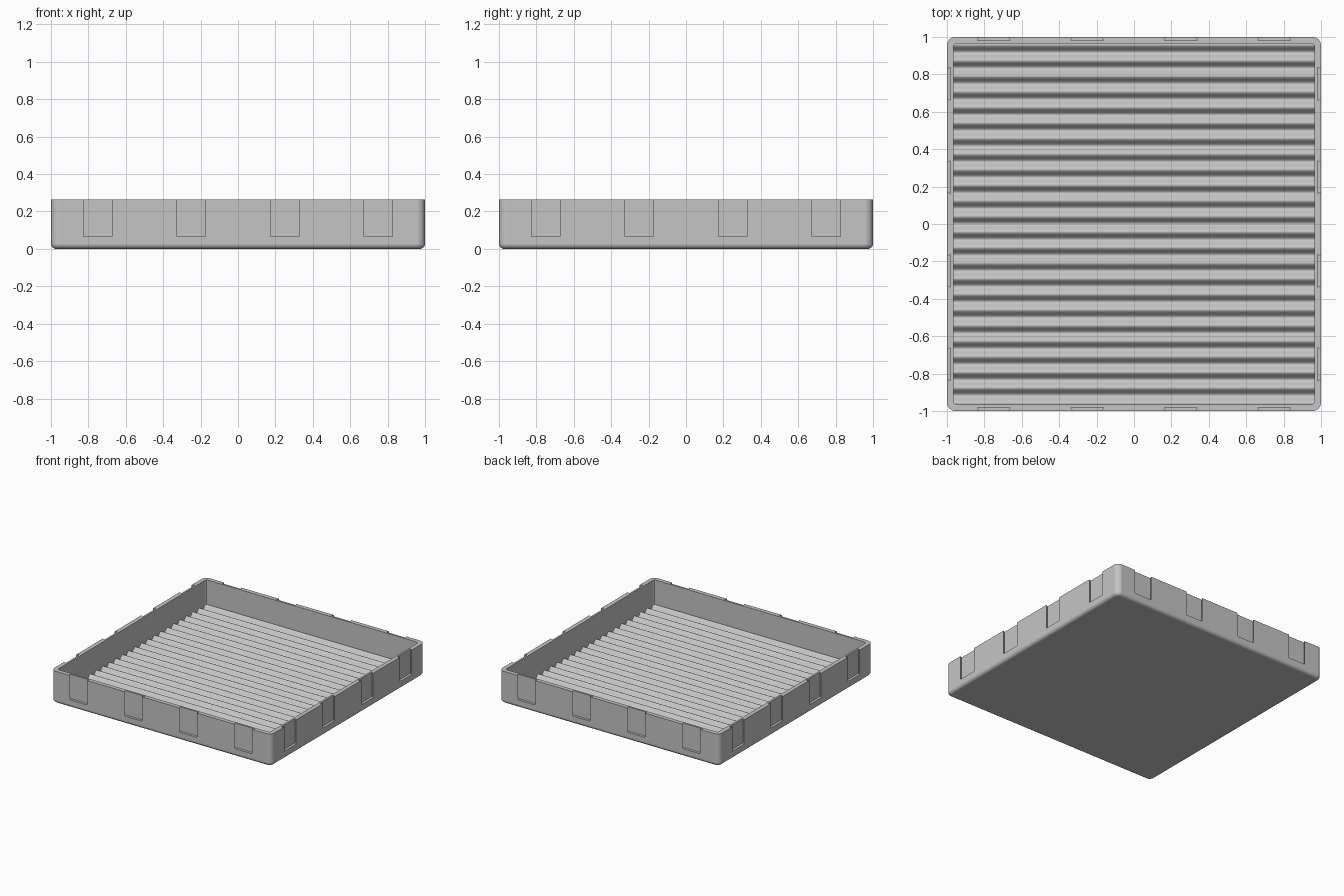
import bpy, bmesh, math

HEIGHT = 0.265
CORNER = 0.045       # outer vertical corner radius
FILLET = 0.028       # rounding of the bottom edge
INNER = 0.965        # half size of the cavity
INNER_R = 0.018      # cavity corner radius
PITCH = 2 / 24       # spacing of the floor ridges
FLOOR_Z, WAVE = 0.05, 0.016

if "Cube" in bpy.data.objects:
    bpy.data.objects.remove(bpy.data.objects["Cube"])


def new_object(name, bm):
    bmesh.ops.recalc_face_normals(bm, faces=bm.faces)
    mesh = bpy.data.meshes.new(name)
    bm.to_mesh(mesh)
    bm.free()
    obj = bpy.data.objects.new(name, mesh)
    bpy.context.collection.objects.link(obj)
    return obj


def loft(bm, rings):
    """Closed solid through a list of equally long rings of points."""
    loops = [[bm.verts.new(p) for p in ring] for ring in rings]
    n = len(loops[0])
    for a, b in zip(loops, loops[1:]):
        for i in range(n):
            j = (i + 1) % n
            bm.faces.new((a[i], a[j], b[j], b[i]))
    bm.faces.new(loops[0][::-1])
    bm.faces.new(loops[-1])


def rounded_square(half, radius, z, steps=8):
    points = []
    for quarter in range(4):
        start = quarter * math.pi / 2
        cx = (half - radius) * (1 if quarter in (0, 3) else -1)
        cy = (half - radius) * (1 if quarter in (0, 1) else -1)
        for i in range(steps + 1):
            a = start + i / steps * math.pi / 2
            points.append((cx + radius * math.cos(a), cy + radius * math.sin(a), z))
    return points


def cut(target, cutter):
    cutter.hide_render = True
    mod = target.modifiers.new("cut", 'BOOLEAN')
    mod.operation, mod.solver, mod.object = 'DIFFERENCE', 'EXACT', cutter
    bpy.context.view_layer.objects.active = target
    bpy.ops.object.modifier_apply(modifier=mod.name)
    bpy.data.objects.remove(cutter)


# Outer block with a rounded bottom edge
bm = bmesh.new()
rings = []
for i in range(7):
    t = i / 6 * math.pi / 2
    inset = FILLET * (1 - math.sin(t))
    rings.append(rounded_square(1 - inset, CORNER - inset, FILLET * (1 - math.cos(t))))
rings.append(rounded_square(1, CORNER, HEIGHT))
loft(bm, rings)
tray = new_object("tray", bm)

# Cavity with a wavy floor, running in slices from front to back
bm = bmesh.new()
rings = []
slices = 384
for i in range(slices + 1):
    y = -INNER + 2 * INNER * i / slices
    over = max(0, abs(y) - (INNER - INNER_R))
    w = INNER - INNER_R + math.sqrt(max(0, INNER_R ** 2 - over ** 2))
    z = FLOOR_Z - WAVE * math.cos(2 * math.pi * y / PITCH)
    rings.append([(-w, y, z), (w, y, z), (w, y, 0.4), (-w, y, 0.4)])
loft(bm, rings)
cut(tray, new_object("cavity_cutter", bm))

# Dovetail slots, four on each side, open at the top
bm = bmesh.new()
DEPTH, FLARE, SLOT_BOTTOM = 0.02, 0.6, 0.065
for side in range(4):
    c, s = round(math.cos(side * math.pi / 2)), round(math.sin(side * math.pi / 2))
    for centre in (-0.75, -0.25, 0.25, 0.75):
        outline = []
        for depth, sign in ((-0.02, -1), (-0.02, 1), (DEPTH, 1), (DEPTH, -1)):
            u = centre + sign * (0.077 + FLARE * depth)
            v = -1 + depth
            outline.append((c * u - s * v, s * u + c * v))
        loft(bm, [[(x, y, z) for x, y in outline] for z in (SLOT_BOTTOM, 0.4)])
cut(tray, new_object("slot_cutter", bm))

# Plain grey finish
grey = bpy.data.materials.new("grey_plastic")
grey.use_nodes = True
colour = (0.56, 0.56, 0.56, 1)
grey.diffuse_color = colour
grey.node_tree.nodes["Principled BSDF"].inputs["Base Color"].default_value = colour
tray.data.materials.clear()
tray.data.materials.append(grey)
for face in tray.data.polygons:
    face.material_index = 0

# Smooth curves, crisp edges
bpy.ops.object.select_all(action='DESELECT')
tray.select_set(True)
bpy.context.view_layer.objects.active = tray
bpy.ops.object.shade_smooth_by_angle(angle=math.radians(30))
weighted = tray.modifiers.new("flat_sides", 'WEIGHTED_NORMAL')
weighted.keep_sharp = True
